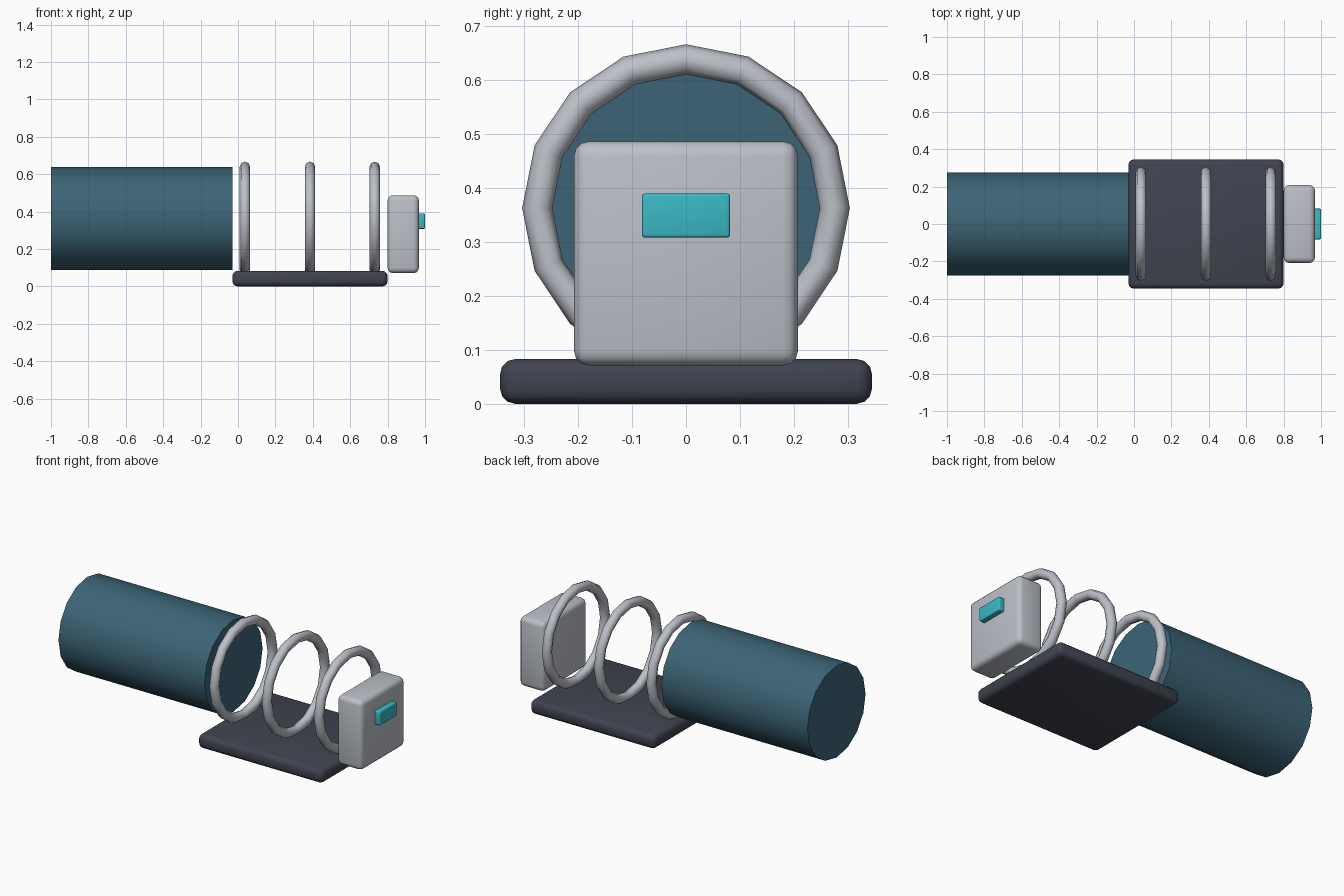
import bpy
import math

if "Cube" in bpy.data.objects:
    bpy.data.objects.remove(bpy.data.objects["Cube"])


def material(name, rgb):
    """Flat material from 0-255 sRGB values."""
    lin = [((c / 255 + 0.055) / 1.055) ** 2.4 for c in rgb]
    m = bpy.data.materials.new(name)
    m.diffuse_color = (*lin, 1)
    m.use_nodes = True
    m.node_tree.nodes["Principled BSDF"].inputs["Base Color"].default_value = m.diffuse_color
    return m


BLUE = material("slate blue", (60, 100, 118))
GREY = material("light grey", (188, 192, 200))
DARK = material("charcoal", (64, 68, 80))
TEAL = material("teal", (58, 184, 195))

AXIS_Z = 0.363  # shared height of the barrel and rings


def finish(name, mat, angle=35):
    ob = bpy.context.object
    ob.name = name
    ob.data.materials.append(mat)
    bpy.ops.object.shade_smooth_by_angle(angle=math.radians(angle))
    return ob


def rounded_box(name, lo, hi, bevel, mat):
    """Box between two corners with rounded edges."""
    centre = [(a + b) / 2 for a, b in zip(lo, hi)]
    bpy.ops.mesh.primitive_cube_add(size=1, location=centre)
    ob = bpy.context.object
    ob.scale = [b - a for a, b in zip(lo, hi)]
    bpy.ops.object.transform_apply(location=False, rotation=False, scale=True)
    mod = ob.modifiers.new("rounding", "BEVEL")
    mod.width = bevel
    mod.segments = 3
    bpy.ops.object.modifier_apply(modifier=mod.name)
    return finish(name, mat)


# Base plate
rounded_box("base_plate", (-0.03, -0.345, 0), (0.80, 0.345, 0.083), 0.028, DARK)

# Long barrel on the left
bpy.ops.mesh.primitive_cylinder_add(
    vertices=16, radius=0.276, depth=0.97,
    location=(-0.515, 0, AXIS_Z), rotation=(0, math.pi / 2, 0))
finish("barrel", BLUE)

# Three upright rings sunk slightly into the plate
for i, x in enumerate((0.037, 0.385, 0.731)):
    bpy.ops.mesh.primitive_torus_add(
        major_segments=16, minor_segments=8,
        major_radius=0.276, minor_radius=0.028,
        location=(x, 0, AXIS_Z), rotation=(0, math.pi / 2, 0))
    finish(f"ring_{i + 1}", GREY, 60)

# End block with its button
rounded_box("end_block", (0.80, -0.208, 0.071), (0.967, 0.208, 0.487), 0.028, GREY)
rounded_box("button", (0.955, -0.082, 0.308), (1.0, 0.082, 0.39), 0.006, TEAL)
